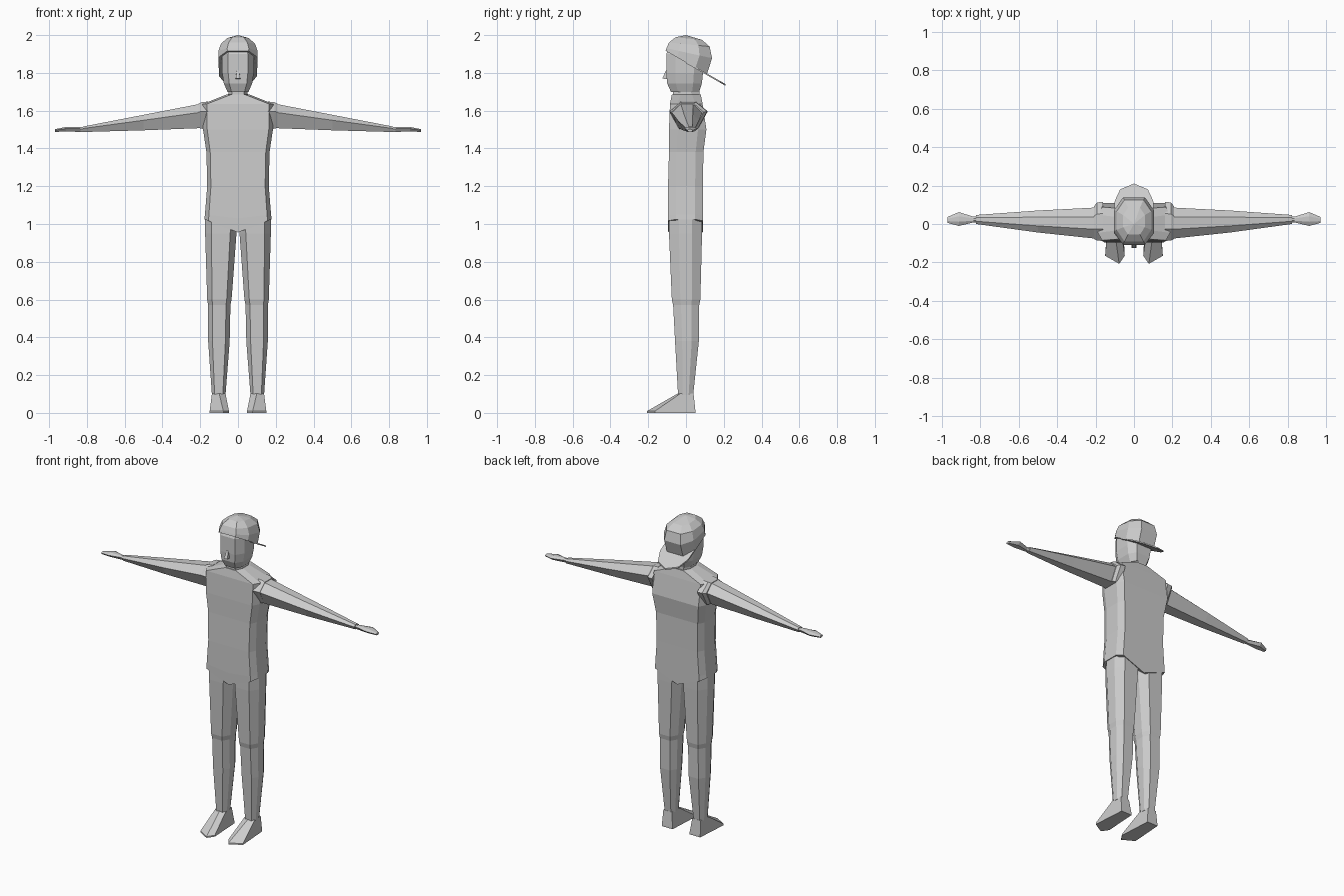
import bpy, bmesh
from mathutils import Vector


def loft(name, rings, mirror=False, tip=None):
    """Skin a stack of equal-sized point rings, closing both ends."""
    bm = bmesh.new()
    vs = [[bm.verts.new(p) for p in r] for r in rings]
    n = len(vs[0])
    for a, b in zip(vs, vs[1:]):
        for i in range(n):
            j = (i + 1) % n
            bm.faces.new((a[i], a[j], b[j], b[i]))
    bm.faces.new(vs[0][::-1])
    if tip:
        t = bm.verts.new(tip)
        for i in range(n):
            bm.faces.new((vs[-1][i], vs[-1][(i + 1) % n], t))
    else:
        bm.faces.new(vs[-1])
    bmesh.ops.recalc_face_normals(bm, faces=bm.faces[:])
    me = bpy.data.meshes.new(name)
    bm.to_mesh(me)
    bm.free()
    ob = bpy.data.objects.new(name, me)
    bpy.context.collection.objects.link(ob)
    if mirror:
        ob.modifiers.new("Mirror", 'MIRROR').use_mirror_merge = False
    return ob


def oct_ring(z, x0, x1, y0, y1, kx=0.6, ky=0.4, slope=0.0, vee=0.0):
    """Bevelled-box ring with centre points front and back; may tilt or dip."""
    cx, cy, hx, hy = (x0 + x1) / 2, (y0 + y1) / 2, (x1 - x0) / 2, (y1 - y0) / 2
    uv = [(0, -1), (kx, -1), (1, -ky), (1, ky), (kx, 1),
          (0, 1), (-kx, 1), (-1, ky), (-1, -ky), (-kx, -1)]
    return [Vector((cx + u * hx, cy + v * hy,
                    z + slope * (cy + v * hy) - vee * (1 - abs(u)))) for u, v in uv]


def limb_ring(x, y0, y1, z0, z1):
    """Six-sided arm section across x."""
    prof = [(-.4, 1), (.4, 1), (1, .65), (.5, 0), (-.5, 0), (-1, .65)]
    return [Vector((x, (y0 + y1) / 2 + u * (y1 - y0) / 2, z0 + v * (z1 - z0)))
            for u, v in prof]


# Shirt body with a hem that dips in the middle
loft("shirt", [oct_ring(z, -w, w, f, b, .88, .55, vee=v) for z, w, f, b, v in [
    (1.025, .178, -.095, .09, .07), (1.05, .175, -.096, .09, .02),
    (1.20, .163, -.095, .09, 0), (1.38, .167, -.09, .092, 0),
    (1.50, .185, -.09, .108, 0), (1.635, .188, -.085, .088, 0)]]
    + [oct_ring(1.685, -.062, .062, -.075, .078)])

# Sleeve cuffs, arms and hands
loft("sleeve", [limb_ring(.16, -.088, .115, 1.50, 1.648),
                limb_ring(.192, -.086, .112, 1.505, 1.645),
                limb_ring(.208, -.078, .092, 1.508, 1.638)], True)
loft("arm", [limb_ring(.19, -.077, .086, 1.508, 1.638),
             limb_ring(.50, -.044, .07, 1.496, 1.578),
             limb_ring(.82, .0, .047, 1.487, 1.516)], True)
loft("hand", [limb_ring(.80, .008, .04, 1.489, 1.512),
              limb_ring(.835, .008, .038, 1.488, 1.513),
              limb_ring(.91, -.01, .062, 1.489, 1.514),
              limb_ring(.97, .006, .036, 1.488, 1.502)], True)

# Trouser legs
loft("leg", [oct_ring(*r) for r in [
    (1.03, .004, .174, -.091, .086), (.95, .008, .174, -.09, .085),
    (.60, .034, .163, -.075, .076), (.57, .04, .158, -.068, .07),
    (.38, .044, .158, -.058, .068), (.095, .066, .138, -.042, .038)]], True)

# Wedge-shaped shoes
sole = [(.06, .05), (.135, .05), (.15, -.165), (.077, -.207), (.048, -.165)]
ankle = [(.072, .04), (.132, .04), (.138, -.03), (.1, -.045), (.066, -.03)]
loft("shoe", [[(x, y, 0) for x, y in sole], [(x, y, .009) for x, y in sole],
              [(x, y, .102) for x, y in ankle]], True)

# Neck and head
loft("neck", [oct_ring(1.64, -.054, .054, -.07, .072),
              oct_ring(1.72, -.05, .05, -.07, .07)])
loft("head", [oct_ring(z, -w, w, f, b, .62, .5) for z, w, f, b in [
    (1.70, .056, -.08, .07), (1.745, .075, -.1, .084), (1.80, .084, -.104, .09),
    (1.90, .084, -.104, .09), (1.95, .07, -.08, .08)]])

# Nose wedge
loft("nose", [[(-.013, -.09, 1.766), (.013, -.09, 1.766),
               (.012, -.126, 1.77), (-.012, -.126, 1.77)],
              [(-.007, -.09, 1.815), (.007, -.09, 1.815),
               (.006, -.106, 1.812), (-.006, -.106, 1.812)]])

# Backwards cap: tilted dome and rear brim lying in the rim plane
loft("cap", [oct_ring(1.855, -.103, .103, -.108, .11, .55, .45, -.57),
             oct_ring(1.908, -.104, .104, -.103, .138, .55, .45, -.22),
             oct_ring(1.952, -.09, .09, -.09, .125, .55, .45, -.1),
             oct_ring(1.983, -.056, .056, -.055, .085, .55, .45, -.1)],
     tip=(0, .0, 2.0))
brim = [(.102, 0), (.1, .12), (.072, .18), (0, .21),
        (-.072, .18), (-.1, .12), (-.102, 0)]
loft("cap_brim", [[(x, y, 1.855 + h - .57 * y) for x, y in brim] for h in (-.004, .005)])
